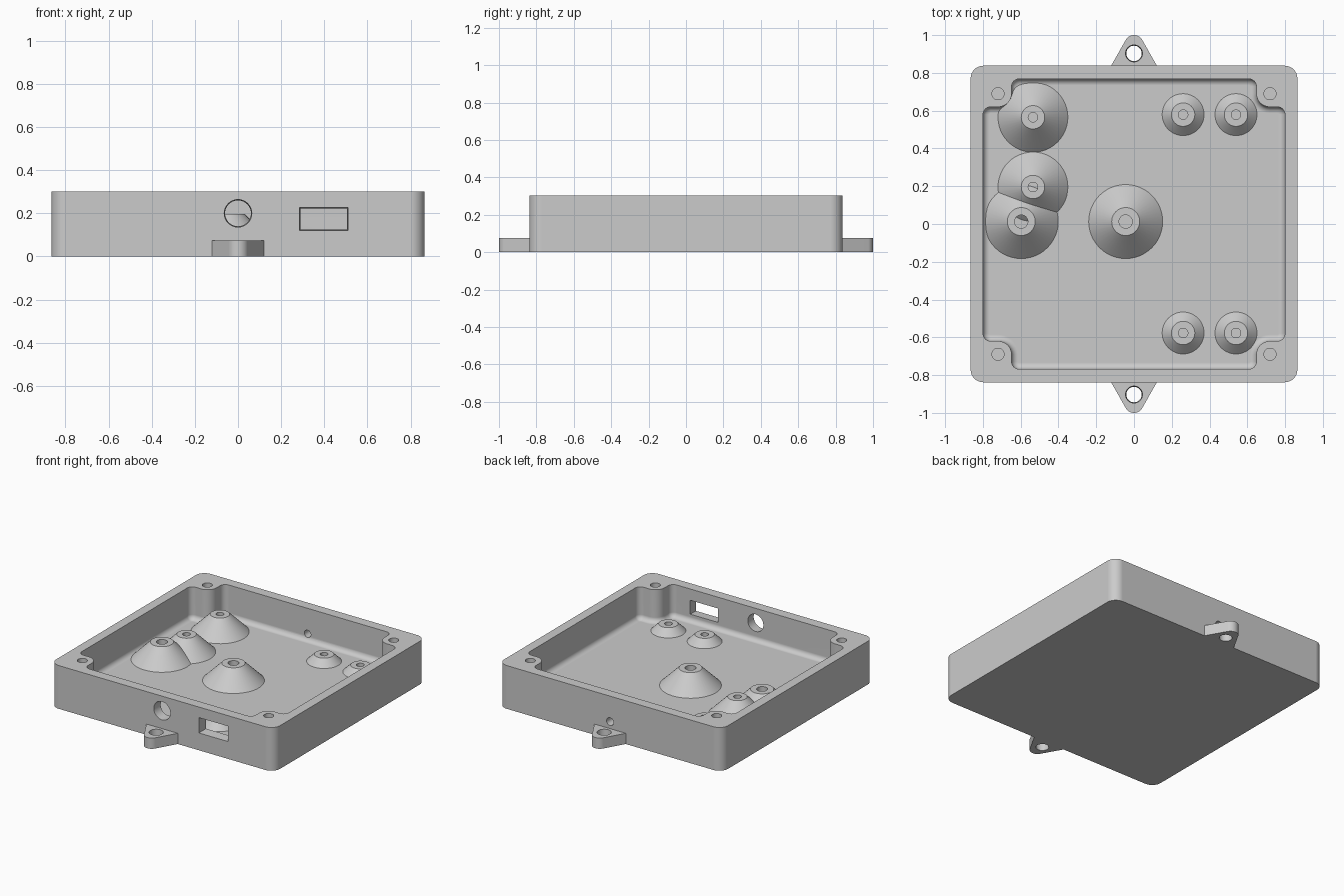
import bpy, bmesh, math
from math import sin, cos, pi

if "Cube" in bpy.data.objects:
    bpy.data.objects.remove(bpy.data.objects["Cube"])

gray = bpy.data.materials.new("plain gray")
gray.diffuse_color = (0.6, 0.6, 0.6, 1)
gray.use_nodes = True
gray.node_tree.nodes["Principled BSDF"].inputs["Base Color"].default_value = gray.diffuse_color
FLOOR, TOP = 0.075, 0.302


def make(name, bm):
    bmesh.ops.recalc_face_normals(bm, faces=bm.faces)
    me = bpy.data.meshes.new(name)
    bm.to_mesh(me)
    bm.free()
    me.materials.append(gray)
    ob = bpy.data.objects.new(name, me)
    bpy.context.collection.objects.link(ob)
    return ob


def loft(name, rings):
    """Skin a stack of equal-length rings and cap both ends."""
    bm = bmesh.new()
    rows = [[bm.verts.new(p) for p in r] for r in rings]
    n = len(rows[0])
    for a, b in zip(rows, rows[1:]):
        for i in range(n):
            j = (i + 1) % n
            bm.faces.new((a[i], a[j], b[j], b[i]))
    bm.faces.new(rows[0][::-1])
    bm.faces.new(rows[-1])
    return make(name, bm)


def arc(cx, cy, r, a0, a1, n=8):
    angs = [math.radians(a0 + (a1 - a0) * i / n) for i in range(n + 1)]
    return [(cx + r * cos(a), cy + r * sin(a)) for a in angs]


def four_way(q):
    """Mirror a first-quadrant outline into a closed loop."""
    return (q + [(-x, y) for x, y in q[::-1]]
            + [(-x, -y) for x, y in q] + [(x, -y) for x, y in q[::-1]])


def prism(name, pts, z0, z1):
    return loft(name, [[(x, y, z) for x, y in pts] for z in (z0, z1)])


def disc(x, y, r, n=32):
    return arc(x, y, r, 0, 360, n)[:-1]


def rect(x0, x1, z0, z1):
    return [(x0, z0), (x1, z0), (x1, z1), (x0, z1)]


def cut(ob, cutter):
    m = ob.modifiers.new("cut", 'BOOLEAN')
    m.operation, m.solver, m.object = 'DIFFERENCE', 'EXACT', cutter
    bpy.context.view_layer.objects.active = ob
    bpy.ops.object.modifier_apply(modifier=m.name)
    bpy.data.objects.remove(cutter)


def smooth(ob):
    bpy.ops.object.select_all(action='DESELECT')
    ob.select_set(True)
    bpy.context.view_layer.objects.active = ob
    bpy.ops.object.shade_smooth_by_angle(angle=math.radians(30))
    m = ob.modifiers.new("flat walls", 'WEIGHTED_NORMAL')
    m.keep_sharp = True


# outer case with rounded vertical corners
case = prism("case", four_way(arc(0.798, 0.771, 0.067, 0, 90)), 0, TOP)


# cavity that leaves a screw post in each corner and a fillet at the floor
def cavity_outline(d):
    r = 0.04 - d
    return four_way(arc(0.759, 0.58, r, 0, 90)
                    + arc(0.718, 0.69, 0.07 + d, 270, 180)
                    + arc(0.608, 0.728, r, 0, 90))


fr = 0.034
layers = [(0, TOP + 0.1)] + [
    (fr * (1 - cos(t)), FLOOR + fr * (1 - sin(t)))
    for t in [pi / 2 * i / 6 for i in range(7)]]
cut(case, loft("cavity", [[(x, y, z) for x, y in cavity_outline(d)] for d, z in layers]))

# screw holes in the corner posts
for sx in (-1, 1):
    for sy in (-1, 1):
        cut(case, prism("screw_hole", disc(sx * 0.72, sy * 0.69, 0.032), FLOOR, TOP + 0.1))


# openings through the front and back walls, slightly tapered inward
def wall_cut(outer, inner, side):
    rings = [(outer, 0.9), (outer, 0.838), (inner, 0.765), (inner, 0.7)]
    cut(case, loft("opening", [[(x, side * y, z) for x, z in pts] for pts, y in rings]))


wall_cut(disc(0, 0.2, 0.064), disc(0, 0.2, 0.06), -1)
wall_cut(rect(0.285, 0.51, 0.121, 0.228), rect(0.29, 0.505, 0.126, 0.223), -1)
wall_cut(disc(0, 0.124, 0.027, 24), disc(0, 0.124, 0.025, 24), 1)
smooth(case)

# mounting tabs
for s, side in ((-1, "front"), (1, "back")):
    pts = [(0.135, 0.815), (0.123, 0.835)] + arc(0, 0.95, 0.05, 30, 150, 12) \
        + [(-0.123, 0.835), (-0.135, 0.815)]
    tab = prism(side + "_mounting_tab", [(x, s * y) for x, y in pts], 0, 0.075)
    cut(tab, loft("tab_hole", [[(x, y, z) for x, y in disc(0, s * 0.903, r)]
                               for r, z in ((0.041, -0.1), (0.041, 0), (0.045, 0.075), (0.045, 0.2))]))
    smooth(tab)


# conical standoffs with a blind hole in the top
def standoff(name, x, y, base_r, top_r, hole_r, z):
    prof = [(base_r, FLOOR - 0.01), (base_r, FLOOR), (top_r, z),
            (hole_r, z), (hole_r, FLOOR + 0.002)]
    n = 48
    smooth(loft(name, [[(x + r * cos(2 * pi * i / n), y + r * sin(2 * pi * i / n), h)
                        for i in range(n)] for r, h in prof]))


standoff("center_standoff", -0.044, 0.013, 0.196, 0.074, 0.035, 0.197)
standoff("left_standoff", -0.597, 0.013, 0.196, 0.074, 0.035, 0.197)
standoff("left_middle_standoff", -0.535, 0.196, 0.185, 0.062, 0.025, 0.197)
standoff("left_back_standoff", -0.535, 0.565, 0.185, 0.062, 0.025, 0.197)
for x in (0.26, 0.54):
    for y in (-0.577, 0.579):
        standoff("small_standoff", x, y, 0.111, 0.062, 0.025, 0.124)
